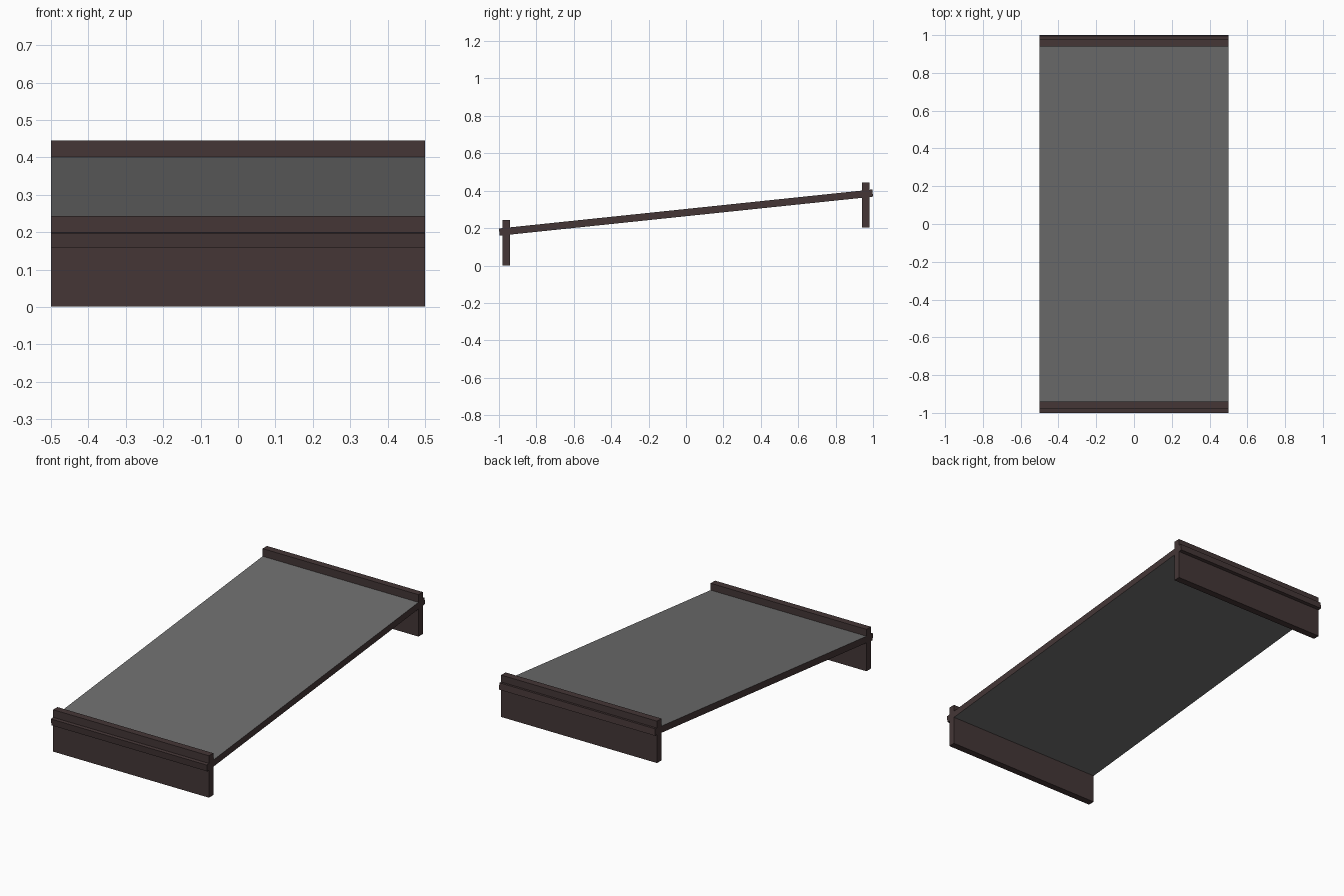
import bpy, bmesh, math
from mathutils import Matrix, Vector

if "Cube" in bpy.data.objects:
    bpy.data.objects.remove(bpy.data.objects["Cube"])


def material(name, rgb):
    m = bpy.data.materials.new(name)
    m.diffuse_color = (*rgb, 1.0)
    m.use_nodes = True
    m.node_tree.nodes["Principled BSDF"].inputs["Base Color"].default_value = m.diffuse_color
    return m


BROWN = material("dark brown wood", (0.058, 0.037, 0.037))
GREY = material("grey surface", (0.155, 0.155, 0.155))
SLOPE = math.atan(0.1045)


def box(name, size, matrix, mats, edit=None):
    bm = bmesh.new()
    bmesh.ops.create_cube(bm, size=1.0)
    bmesh.ops.scale(bm, vec=size, verts=bm.verts)
    bmesh.ops.transform(bm, matrix=matrix, verts=bm.verts)
    if edit:
        edit(bm)
    mesh = bpy.data.meshes.new(name)
    bm.to_mesh(mesh)
    bm.free()
    for m in mats:
        mesh.materials.append(m)
    obj = bpy.data.objects.new(name, mesh)
    bpy.context.collection.objects.link(obj)
    return obj


# upright end boards, the back one set higher
for name, y, z in (("front_board", -0.96, 0.1225), ("back_board", 0.96, 0.3235)):
    box(name, (1.0, 0.04, 0.243), Matrix.Translation((0, y, z)), [BROWN])


# grey top and underside between the boards, brown edges and lips
def paint_deck(bm):
    for y in (-0.94, 0.94):
        bmesh.ops.bisect_plane(bm, geom=bm.verts[:] + bm.edges[:] + bm.faces[:],
                               plane_co=Vector((0, y, 0)), plane_no=Vector((0, 1, 0)))
    bm.normal_update()
    for f in bm.faces:
        inside = abs(f.calc_center_median().y) < 0.9
        f.material_index = int(inside and abs(f.normal.z) > 0.9)


# sloping deck that passes through both boards
box("sloping_deck", (1.0, 1.996 / math.cos(SLOPE), 0.0385),
    Matrix.Translation((0, 0, 0.283)) @ Matrix.Rotation(SLOPE, 4, 'X'),
    [BROWN, GREY], paint_deck)
